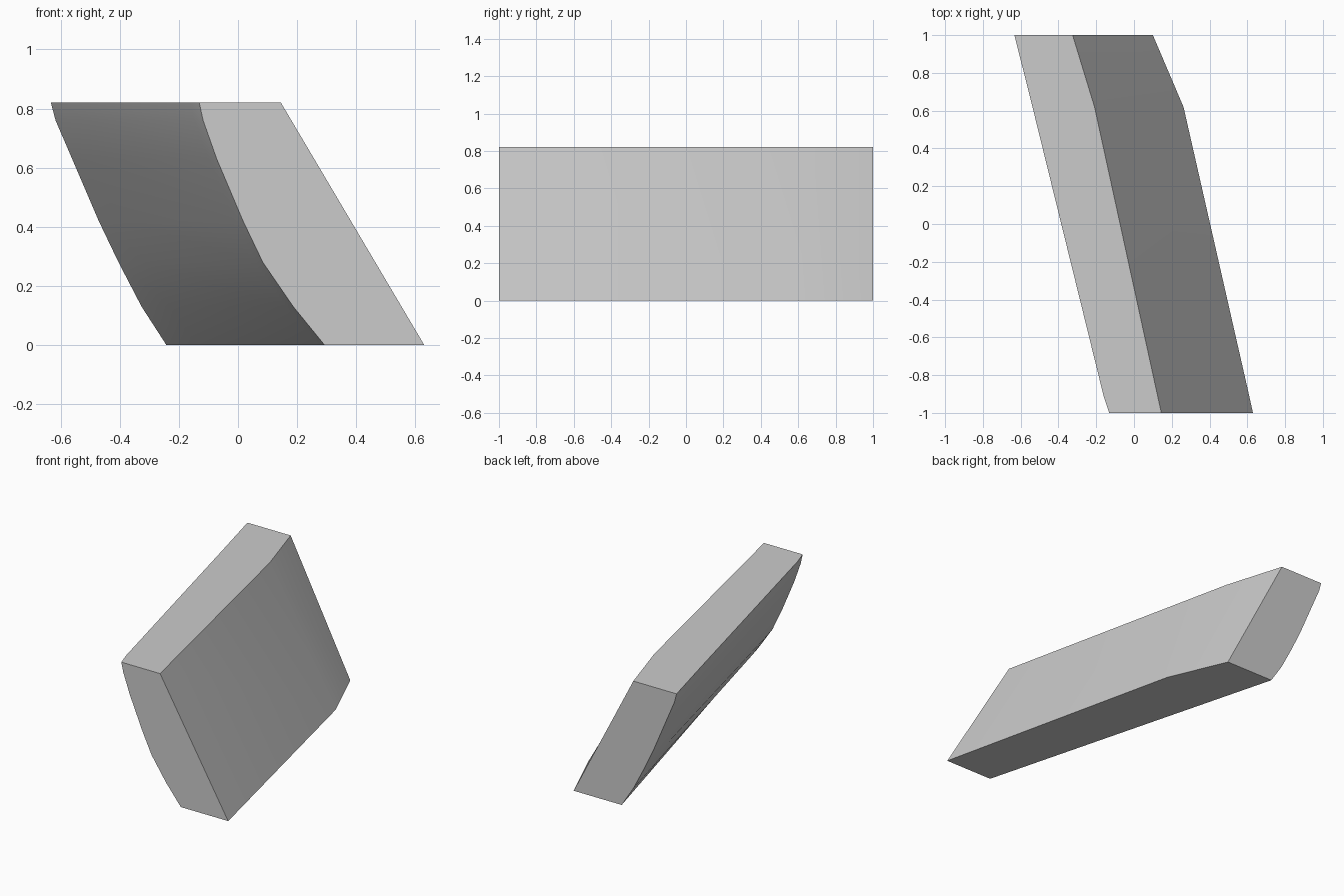
import bpy
import bmesh
import math

cube = bpy.data.objects.get("Cube")
if cube:
    bpy.data.objects.remove(cube, do_unlink=True)

# Single grey material
grey = bpy.data.materials.new("plain grey")
grey.use_nodes = True
colour = (0.6, 0.6, 0.6, 1)
grey.diffuse_color = colour
grey.node_tree.nodes["Principled BSDF"].inputs["Base Color"].default_value = colour

# Curved edge of the end faces, from bottom to top
heights = [0, 0.13, 0.28, 0.42, 0.63, 0.76, 0.82]
front_curve = [0.293, 0.187, 0.084, 0.017, -0.072, -0.118, -0.131]
back_curve = [-0.242, -0.326, -0.404, -0.471, -0.561, -0.617, -0.633]

# Stations along the slab: y, bottom x and top x of the straight side
stations = [(-1, 0.63, 0.145), (-0.91, 0.61, 0.125),
            (0.62, 0.262, -0.209), (1, 0.1, -0.325)]

bm = bmesh.new()
rings = []
for i, (y, low, high) in enumerate(stations):
    t = (y + 1) / 2
    ring = []
    for z, a, b in zip(heights, front_curve, back_curve):
        x = a + (b - a) * t
        if i == 1:  # slight bulge near the front top corner
            x -= 0.009 * z
        ring.append(bm.verts.new((x, y, z)))
    ring.append(bm.verts.new((high, y, heights[-1])))
    ring.append(bm.verts.new((low, y, 0)))
    rings.append(ring)

# Skin between stations, then close both ends
for a, b in zip(rings, rings[1:]):
    for i in range(len(a)):
        j = (i + 1) % len(a)
        bm.faces.new((a[i], a[j], b[j], b[i]))
bm.faces.new(rings[0])
bm.faces.new(rings[-1])
bmesh.ops.recalc_face_normals(bm, faces=bm.faces)

mesh = bpy.data.meshes.new("curved_slab")
bm.to_mesh(mesh)
bm.free()
mesh.materials.append(grey)
slab = bpy.data.objects.new("curved_slab", mesh)
bpy.context.collection.objects.link(slab)

# Smooth the gentle bends, keep the corners sharp
bpy.context.view_layer.objects.active = slab
slab.select_set(True)
bpy.ops.object.shade_smooth_by_angle(angle=math.radians(30))
